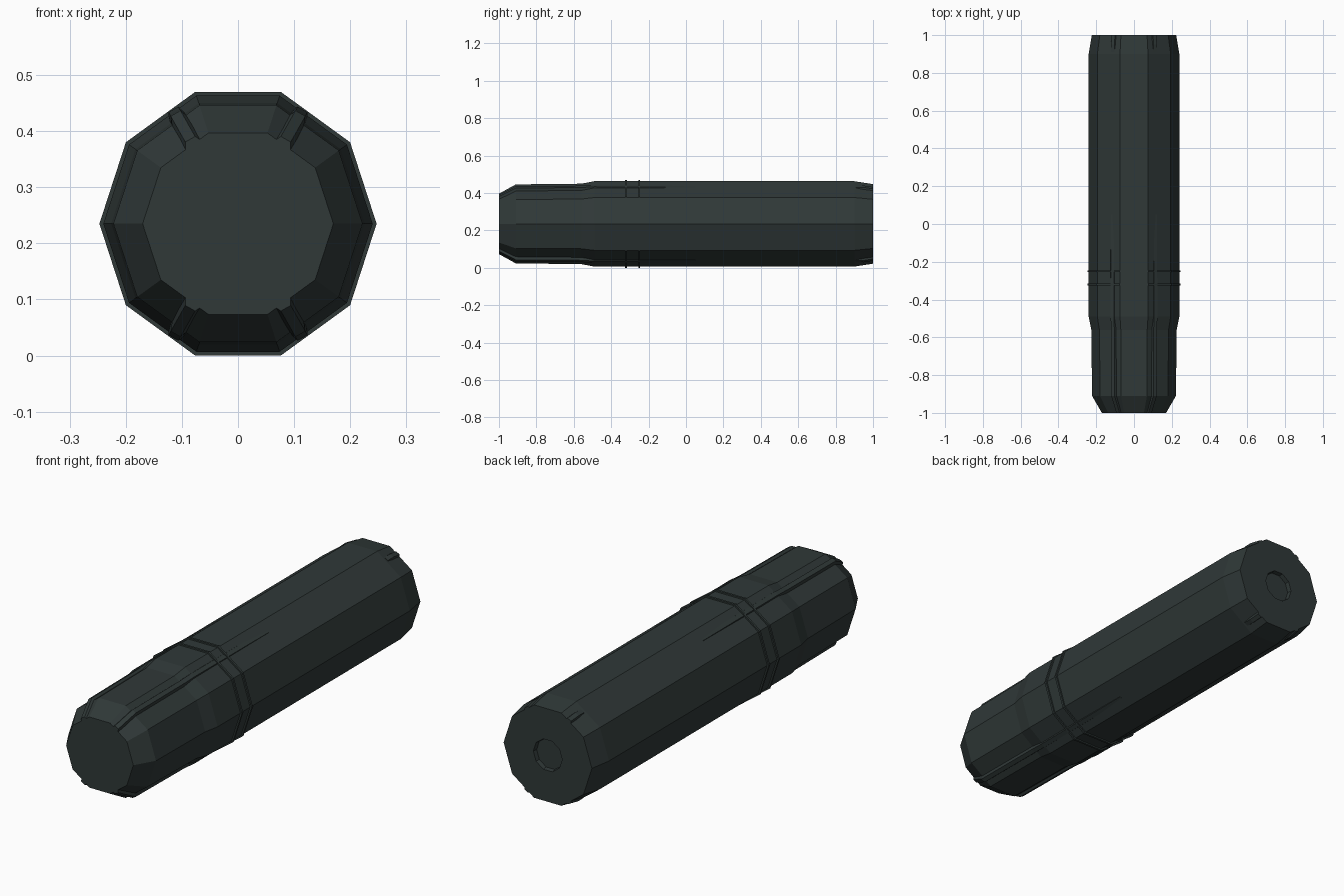
import bpy, bmesh, math
from mathutils import Vector

if "Cube" in bpy.data.objects:
    bpy.data.objects.remove(bpy.data.objects["Cube"])

CZ = 0.235   # height of the long axis
SIDES = 10

mat = bpy.data.materials.new("dark green grey")
mat.diffuse_color = (0.029, 0.040, 0.039, 1)
mat.use_nodes = True
mat.node_tree.nodes["Principled BSDF"].inputs["Base Color"].default_value = mat.diffuse_color


def finish(name, bm):
    bmesh.ops.recalc_face_normals(bm, faces=bm.faces)
    me = bpy.data.meshes.new(name)
    bm.to_mesh(me)
    bm.free()
    me.materials.append(mat)
    ob = bpy.data.objects.new(name, me)
    bpy.context.collection.objects.link(ob)
    return ob


def lathe(name, profile, closed=False):
    """Ten-sided loft along y through (y, radius) stations."""
    bm = bmesh.new()
    rings = []
    for y, r in profile:
        rings.append([bm.verts.new((r * math.cos(a), y, CZ + r * math.sin(a)))
                      for a in (2 * math.pi * k / SIDES for k in range(SIDES))])
    pairs = list(zip(rings, rings[1:]))
    if closed:
        pairs.append((rings[-1], rings[0]))
    for a, b in pairs:
        for k in range(SIDES):
            n = (k + 1) % SIDES
            bm.faces.new((a[k], a[n], b[n], b[k]))
    if not closed:
        bm.faces.new(rings[0])
        bm.faces.new(rings[-1])
    return finish(name, bm)


def rib(name, stations, angle):
    """Low trapezoid ridge following (y, base radius, top radius)."""
    bm = bmesh.new()
    out = Vector((math.cos(angle), 0, math.sin(angle)))
    side = Vector((-out.z, 0, out.x))
    loops = []
    for y, base, top in stations:
        c = Vector((0, y, CZ))
        loops.append([bm.verts.new(c + out * r + side * s) for r, s in
                      ((base, -0.022), (top, -0.010), (top, 0.010), (base, 0.022))])
    for a, b in zip(loops, loops[1:]):
        for k in range(4):
            n = (k + 1) % 4
            bm.faces.new((a[k], a[n], b[n], b[k]))
    bm.faces.new(loops[0])
    bm.faces.new(loops[-1])
    return finish(name, bm)


# Body: front chamfer, slim nose, step up, main tube, rear chamfer, shallow bore
lathe("tube_body", [(-1.0, 0.170), (-0.91, 0.222), (-0.56, 0.226), (-0.49, 0.240),
                    (0.90, 0.240), (1.0, 0.2235), (1.0, 0.073), (0.98, 0.070)])

# Two thin raised bands
for name, y in (("rear_band", -0.25), ("front_band", -0.32)):
    lathe(name, [(y - 0.005, 0.235), (y - 0.005, 0.247),
                 (y + 0.005, 0.247), (y + 0.005, 0.235)], closed=True)

# Four ribs at the nose fading into the tube, with short stubs on the rear chamfer
ang = math.radians(60.5)
for tag, a in (("top_right", ang), ("top_left", math.pi - ang),
               ("bottom_left", math.pi + ang), ("bottom_right", -ang)):
    rib("nose_rib_" + tag, [(-1.0, 0.150, 0.173), (-0.91, 0.195, 0.226),
                            (-0.56, 0.200, 0.229), (-0.49, 0.210, 0.234),
                            (0.05, 0.215, 0.2295)], a)
    rib("rear_rib_" + tag, [(0.91, 0.205, 0.229), (0.95, 0.205, 0.230),
                            (1.0, 0.200, 0.221)], a)
